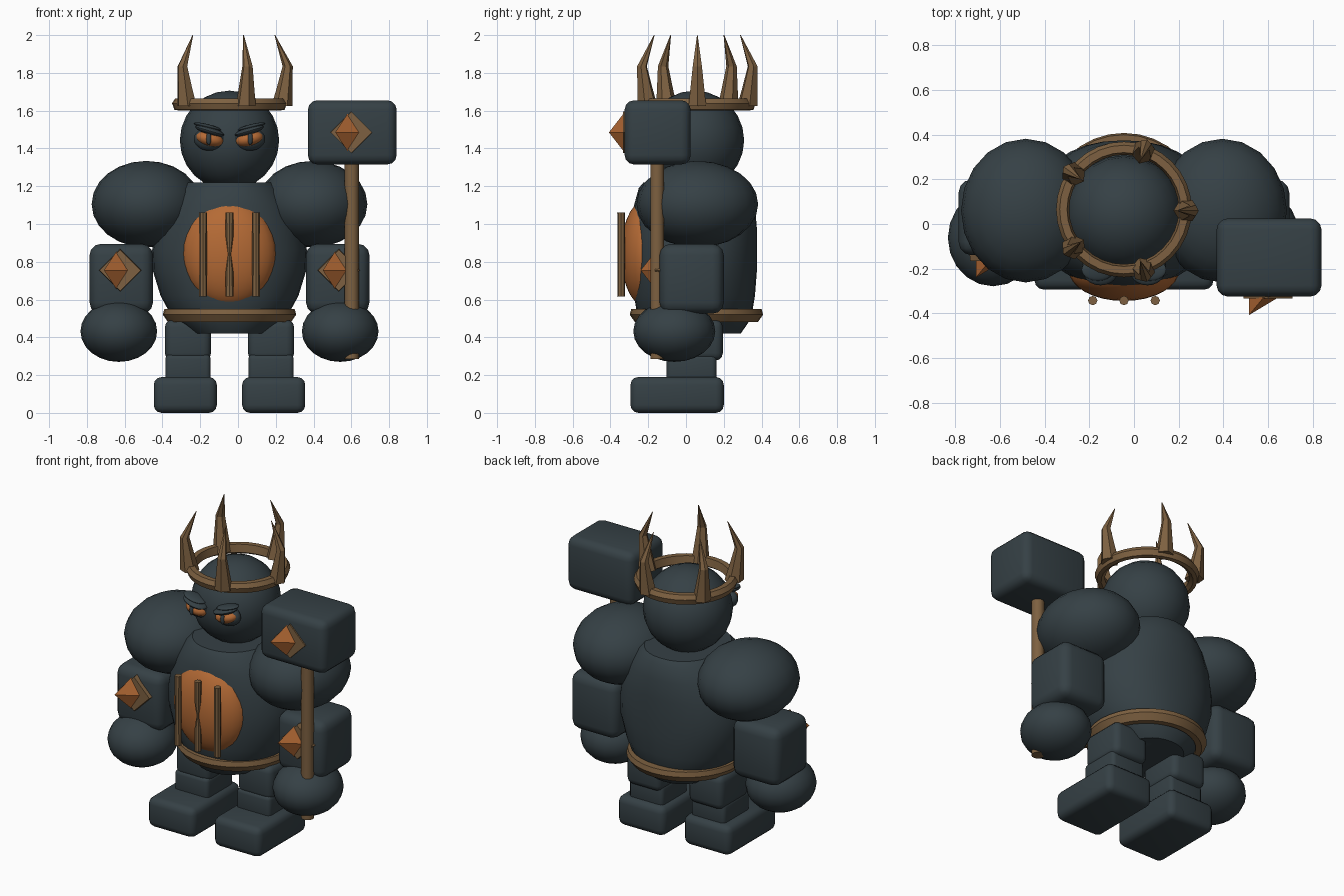
import bpy, bmesh, math
from mathutils import Vector

if "Cube" in bpy.data.objects:
    bpy.data.objects.remove(bpy.data.objects["Cube"])

CX, CY = -0.045, 0.055   # body axis


def material(name, rgb):
    m = bpy.data.materials.new(name)
    m.diffuse_color = (*rgb, 1)
    m.use_nodes = True
    m.node_tree.nodes["Principled BSDF"].inputs["Base Color"].default_value = m.diffuse_color
    return m


SLATE = material("dark_slate", (0.036, 0.052, 0.060))
BRONZE = material("bronze", (0.205, 0.118, 0.052))
ORANGE = material("burnt_orange", (0.46, 0.145, 0.036))


def finish(bm, name, mat, angle=40):
    bmesh.ops.recalc_face_normals(bm, faces=bm.faces)
    me = bpy.data.meshes.new(name)
    bm.to_mesh(me)
    bm.free()
    ob = bpy.data.objects.new(name, me)
    bpy.context.collection.objects.link(ob)
    me.materials.append(mat)
    bpy.ops.object.select_all(action='DESELECT')
    ob.select_set(True)
    bpy.context.view_layer.objects.active = ob
    if angle:
        bpy.ops.object.shade_smooth_by_angle(angle=math.radians(angle))
    return ob


def ball(name, mat, center, radii, tilt=0, seg=20, rings=12):
    bm = bmesh.new()
    bmesh.ops.create_uvsphere(bm, u_segments=seg, v_segments=rings, radius=1)
    bmesh.ops.scale(bm, vec=radii, verts=bm.verts)
    ob = finish(bm, name, mat)
    ob.location = center
    ob.rotation_euler.y = tilt
    return ob


def block(name, mat, center, half, bevel):
    bm = bmesh.new()
    bmesh.ops.create_cube(bm, size=2)
    bmesh.ops.scale(bm, vec=half, verts=bm.verts)
    bmesh.ops.bevel(bm, geom=bm.edges[:], offset=bevel, segments=3,
                    profile=0.5, affect='EDGES')
    ob = finish(bm, name, mat)
    ob.location = center
    return ob


def loft(name, mat, sections, sides, power=2.0, angle=40, phase=0.0):
    """Skin closed rings given as (x, y, z, half_x, half_y)."""
    bm = bmesh.new()
    rings = []
    for x, y, z, hx, hy in sections:
        ring = []
        for i in range(sides):
            a = 2 * math.pi * i / sides + phase
            c, s = math.cos(a), math.sin(a)
            ring.append(bm.verts.new((
                x + hx * math.copysign(abs(c) ** (2 / power), c),
                y + hy * math.copysign(abs(s) ** (2 / power), s), z)))
        rings.append(ring)
    for a, b in zip(rings, rings[1:]):
        for i in range(sides):
            j = (i + 1) % sides
            bm.faces.new((a[i], a[j], b[j], b[i]))
    bm.faces.new(rings[0])
    bm.faces.new(rings[-1])
    return finish(bm, name, mat, angle)


def band(name, mat, center, profile, sides=32):
    """Closed (radius, height) profile turned around the vertical axis."""
    bm = bmesh.new()
    rings = []
    for i in range(sides):
        a = 2 * math.pi * i / sides
        rings.append([bm.verts.new((r * math.cos(a), r * math.sin(a), z))
                      for r, z in profile])
    n = len(profile)
    for i in range(sides):
        a, b = rings[i], rings[(i + 1) % sides]
        for k in range(n):
            bm.faces.new((a[k], b[k], b[(k + 1) % n], a[(k + 1) % n]))
    ob = finish(bm, name, mat, 30)
    ob.location = center
    return ob


def jewel(name, center):
    """Diamond backing plate with a slanted gem on the front."""
    x, y, z = center
    d = 0.115
    bm = bmesh.new()
    back, front = [[bm.verts.new((x + dx * k, yy, z + dz * k))
                    for dx, dz in ((d, 0), (0, d), (-d, 0), (0, -d))]
                   for yy, k in ((y + 0.03, 1), (y - 0.015, 0.95))]
    bm.faces.new(back)
    bm.faces.new(front)
    for i in range(4):
        j = (i + 1) % 4
        bm.faces.new((back[i], back[j], front[j], front[i]))
    finish(bm, name + "_plate", BRONZE, 0)
    bm = bmesh.new()
    base = [bm.verts.new((x - 0.02 + 0.065 * dx, y - 0.012, z + 0.1 * dz))
            for dx, dz in ((1, 0), (0.5, 0.5), (0, 1), (-0.5, 0.5),
                           (-1, 0), (-0.5, -0.5), (0, -1), (0.5, -0.5))]
    tip = bm.verts.new((x - 0.085, y - 0.09, z))
    bm.faces.new(base)
    for i in range(8):
        bm.faces.new((base[i], base[(i + 1) % 8], tip))
    finish(bm, name + "_gem", ORANGE, 35)


# Torso, belly plate and vertical bars
loft("torso", SLATE, [(CX, CY - 0.01, z, hx, hy) for z, hx, hy in (
    (0.42, 0.2, 0.245), (0.50, 0.30, 0.30), (0.62, 0.365, 0.32),
    (0.75, 0.405, 0.33), (0.86, 0.41, 0.33), (0.98, 0.385, 0.33),
    (1.10, 0.335, 0.32), (1.19, 0.27, 0.295), (1.22, 0.235, 0.27))], 32, 2.2)
ball("belly", ORANGE, (CX, -0.205, 0.845), (0.248, 0.14, 0.288), 0, 32, 18)
for i, (x, waist) in enumerate(((-0.185, 0.02), (CX, 0.008), (0.095, 0.02))):
    loft(f"belly_bar_{i}", BRONZE, [(x, -0.343, z, r, r) for z, r in (
        (0.615, 0.021), (0.75, 0.02), (0.84, waist), (0.93, 0.02),
        (1.06, 0.021))], 8)

# Belt and crown
band("belt", BRONZE, (CX, CY, 0.515),
     ((0.29, -0.035), (0.325, -0.035), (0.353, 0.005), (0.345, 0.035), (0.29, 0.035)))
band("crown_band", BRONZE, (CX, 0.065, 1.635),
     ((0.245, -0.018), (0.268, -0.034), (0.292, -0.03), (0.304, 0.004),
      (0.288, 0.03), (0.255, 0.03)))
for i in range(5):
    horn = loft(f"crown_spike_{i}", BRONZE, [
        (0.278, 0, 1.625, 0.056, 0.054), (0.292, 0, 1.72, 0.042, 0.042),
        (0.308, 0, 1.835, 0.027, 0.028), (0.24, 0, 2.0, 0.002, 0.002)],
        6, angle=25)
    horn.location = (CX, 0.06, 0)
    horn.rotation_euler.z = math.radians(72 * i)

# Head and face
ball("head", SLATE, (CX, 0.045, 1.443), (0.263, 0.263, 0.263))
for side, s in (("left", -1), ("right", 1)):
    x = CX + s * 0.105
    tilt = -s * 0.22
    ball(f"{side}_eye_socket", SLATE, (x, -0.185, 1.45), (0.084, 0.05, 0.062))
    ball(f"{side}_eye", ORANGE, (x, -0.2, 1.45), (0.074, 0.055, 0.04), tilt)
    ball(f"{side}_pupil", SLATE, (x + s * 0.005, -0.25, 1.452),
         (0.014, 0.012, 0.034), 0, 12, 8)
    ball(f"{side}_upper_lid", SLATE, (x, -0.215, 1.493), (0.08, 0.06, 0.02), tilt * 1.3)
    ball(f"{side}_brow", SLATE, (x + s * 0.012, -0.205, 1.515),
         (0.075, 0.05, 0.014), tilt * 1.1)

# Arms and legs, repeated on both sides
for side, s in (("left", -1), ("right", 1)):
    ball(f"{side}_shoulder", SLATE, (CX + s * 0.44, 0.06, 1.105),
         (0.29, 0.322, 0.229))
    block(f"{side}_forearm", SLATE, (CX + s * 0.573, 0.03, 0.71),
          (0.168, 0.17, 0.185), 0.06)
    ball(f"{side}_hand", SLATE, (CX + s * 0.586, -0.062, 0.432),
         (0.203, 0.217, 0.162))
    jewel(f"{side}_forearm_jewel", (CX + s * 0.579, -0.15, 0.755))
    block(f"{side}_thigh", SLATE, (CX + s * 0.22, 0.05, 0.385),
          (0.122, 0.145, 0.108), 0.04)
    block(f"{side}_shin", SLATE, (CX + s * 0.22, 0.03, 0.235),
          (0.12, 0.132, 0.075), 0.025)
    block(f"{side}_foot", SLATE, (CX + s * 0.234, -0.047, 0.095),
          (0.167, 0.247, 0.095), 0.042)

# Hammer
loft("hammer_handle", BRONZE, [(0.602, -0.153, z, 0.038, 0.038)
                               for z in (0.285, 1.36)], 10)
block("hammer_head", SLATE, (0.605, -0.15, 1.485), (0.235, 0.175, 0.17), 0.05)
jewel("hammer_jewel", (0.6, -0.318, 1.485))
